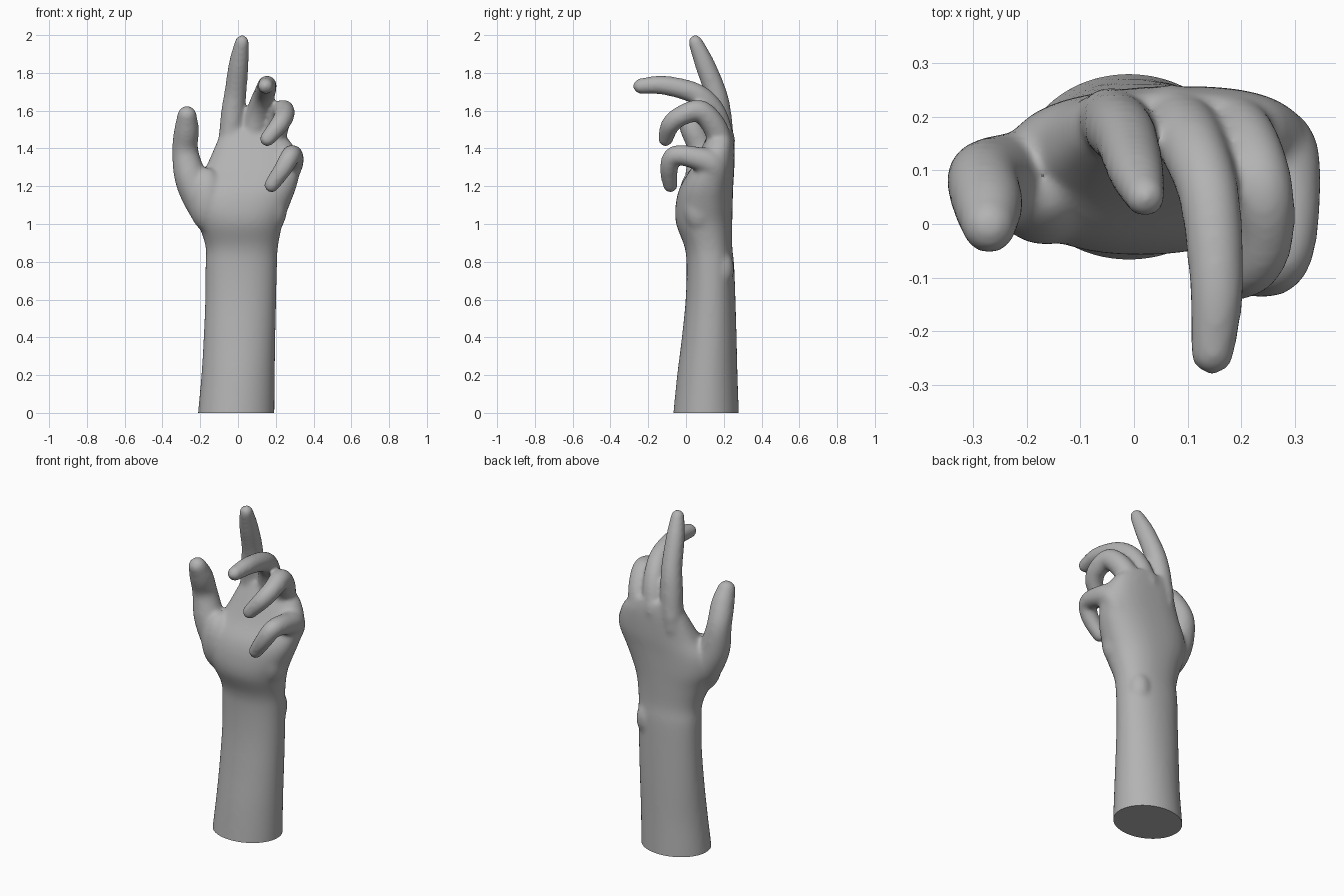
import bpy, bmesh, math
from mathutils import Vector

cube = bpy.data.objects.get("Cube")
if cube:
    bpy.data.objects.remove(cube, do_unlink=True)

skin = bpy.data.materials.new("plain_grey")
skin.use_nodes = True
GREY = (0.45, 0.45, 0.45, 1)
skin.diffuse_color = GREY
skin.node_tree.nodes["Principled BSDF"].inputs["Base Color"].default_value = GREY

bm = bmesh.new()


def loft(rings):
    """Closed tube through a list of equal rings of points."""
    loops = [[bm.verts.new(p) for p in ring] for ring in rings]
    n = len(loops[0])
    for a, b in zip(loops, loops[1:]):
        for i in range(n):
            j = (i + 1) % n
            bm.faces.new((a[i], a[j], b[j], b[i]))
    bm.faces.new(loops[0][::-1])
    bm.faces.new(loops[-1])


def ball(centre, radius, squash=(1, 1, 1)):
    made = bmesh.ops.create_icosphere(bm, subdivisions=3, radius=radius)["verts"]
    for v in made:
        v.co = Vector(c * s for c, s in zip(v.co, squash)) + Vector(centre)


def spline(points, steps=6):
    """Smooth curve through points of any dimension."""
    pts = [Vector(p) for p in points]
    pts = [pts[0]] + pts + [pts[-1]]
    out = []
    for a, b, c, d in zip(pts, pts[1:], pts[2:], pts[3:]):
        for k in range(steps):
            t = k / steps
            out.append(b + (c - a) * (t / 2) + (a * 2 - b * 5 + c * 4 - d) * (t * t / 2)
                       + (b * 3 - a - c * 3 + d) * (t ** 3 / 2))
    return out + [pts[-1]]


def digit(points, sides=20):
    """Tapered finger along (x, y, z, radius) points, with a round tip."""
    path = spline(points)
    centres = [Vector(p[:3]) for p in path]
    side, rings = Vector((1, 0, 0)), []
    for i, c in enumerate(centres):
        along = (centres[min(i + 1, len(path) - 1)] - centres[max(i - 1, 0)]).normalized()
        side = (side - along * side.dot(along)).normalized()
        up = along.cross(side)
        rings.append([c + (side * math.cos(a) + up * math.sin(a)) * path[i][3]
                      for a in (math.tau * k / sides for k in range(sides))])
    loft(rings)
    ball(centres[0], path[0][3])
    ball(centres[-1], path[-1][3])


# Forearm, wrist and palm: height, x extents, y extents, roundness
sections = [
    (-.1, -.218, .192, -.075, .283, 1), (0, -.212, .193, -.067, .28, 1),
    (.2, -.194, .195, -.047, .273, 1), (.4, -.182, .198, -.022, .268, .97),
    (.6, -.174, .202, -.002, .262, .95), (.78, -.172, .207, .003, .255, .92),
    (.88, -.172, .212, -.008, .245, .9), (1, -.21, .236, -.052, .245, .88),
    (1.1, -.245, .273, -.055, .247, .85), (1.2, -.235, .31, -.03, .25, .82),
    (1.3, -.172, .327, .03, .256, .8), (1.42, -.118, .29, .09, .256, .78),
    (1.5, -.085, .21, .13, .245, .8)]


def section_ring(z, x0, x1, y0, y1, power, sides=40):
    ring = []
    for k in range(sides):
        a = math.tau * k / sides
        c, s = (math.copysign(abs(v) ** power, v) for v in (math.cos(a), math.sin(a)))
        ring.append(((x0 + x1) / 2 + c * (x1 - x0) / 2, (y0 + y1) / 2 + s * (y1 - y0) / 2, z))
    return ring


loft([section_ring(*s) for s in spline(sections)])

# Wrist bone, heel of the thumb and heel of the little finger
ball((.12, .185, .76), .07, (1, 1, 1.5))
ball((-.165, .055, 1.13), .1, (1, .95, 1.7))
ball((.19, .07, 1.1), .08, (.9, 1.1, 1.8))

# Thumb
digit([(-.14, .07, 1.02, .08), (-.2, .08, 1.13, .09), (-.252, .08, 1.25, .086),
       (-.28, .08, 1.39, .07), (-.272, .035, 1.5, .066), (-.27, -.004, 1.575, .052)])
# Index finger
digit([(-.05, .19, 1.36, .062), (-.038, .188, 1.47, .064), (-.026, .175, 1.6, .063),
       (-.013, .155, 1.7, .059), (.004, .098, 1.85, .053), (.021, .05, 1.963, .039)])
# Middle finger
digit([(.06, .185, 1.35, .065), (.088, .178, 1.5, .066), (.115, .13, 1.62, .062),
       (.142, .04, 1.695, .057), (.154, -.12, 1.735, .051), (.146, -.24, 1.73, .042)])
# Ring finger
digit([(.15, .175, 1.33, .065), (.195, .168, 1.48, .065), (.234, .08, 1.595, .061),
       (.245, -.02, 1.575, .054), (.218, -.082, 1.525, .051), (.155, -.108, 1.45, .041)])
# Little finger
digit([(.22, .145, 1.2, .07), (.268, .14, 1.31, .074), (.288, .05, 1.35, .061),
       (.28, -.06, 1.362, .053), (.24, -.09, 1.295, .049), (.178, -.083, 1.206, .041)])
# Knuckles
for spot in ((-.045, .198, 1.43), (.07, .203, 1.44), (.175, .195, 1.41), (.262, .165, 1.34)):
    ball(spot, .058, (1, 1, 1.5))

bmesh.ops.recalc_face_normals(bm, faces=bm.faces)
mesh = bpy.data.meshes.new("hand")
bm.to_mesh(mesh)
bm.free()
hand = bpy.data.objects.new("hand_and_forearm", mesh)
bpy.context.collection.objects.link(hand)

# Fuse the parts into one skin and soften the joints
remesh = hand.modifiers.new("fuse", "REMESH")
remesh.mode = "VOXEL"
remesh.voxel_size = .01
soften = hand.modifiers.new("soften", "SMOOTH")
soften.factor = .5
soften.iterations = 20
graph = bpy.context.evaluated_depsgraph_get()
fused = bpy.data.meshes.new_from_object(hand.evaluated_get(graph))
hand.modifiers.clear()
hand.data = fused
bpy.data.meshes.remove(mesh)

# Cut the forearm flat at the base
bm = bmesh.new()
bm.from_mesh(fused)
bmesh.ops.bisect_plane(bm, geom=bm.verts[:] + bm.edges[:] + bm.faces[:],
                       plane_co=(0, 0, 0), plane_no=(0, 0, -1), clear_outer=True)
bmesh.ops.holes_fill(bm, edges=[e for e in bm.edges if e.is_boundary])
bm.to_mesh(fused)
bm.free()
fused.materials.clear()
fused.materials.append(skin)

bpy.context.view_layer.objects.active = hand
hand.select_set(True)
bpy.ops.object.shade_smooth_by_angle(angle=math.radians(45))
